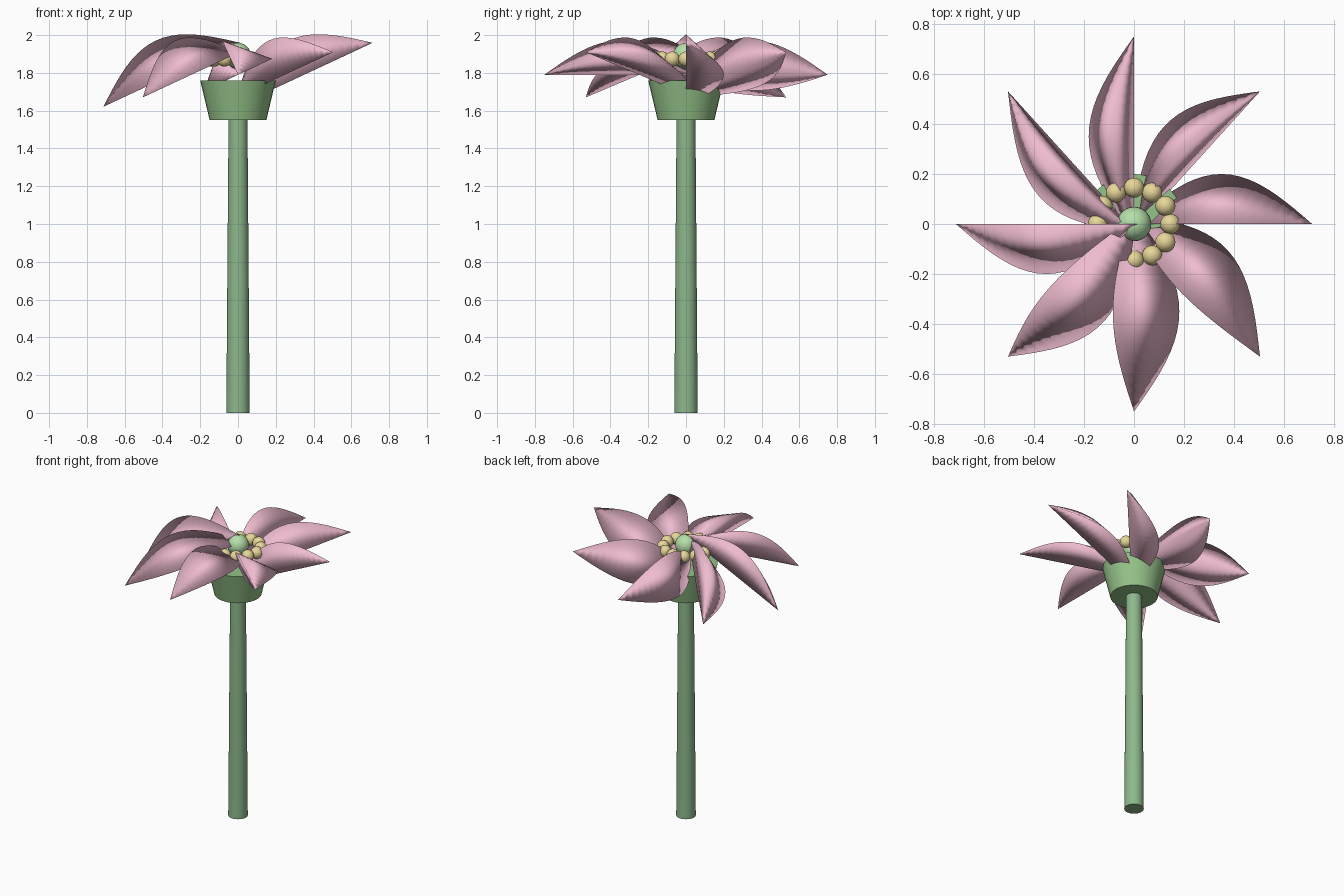
import bpy, bmesh, math
from mathutils import Matrix, Vector

if "Cube" in bpy.data.objects:
    bpy.data.objects.remove(bpy.data.objects["Cube"])


def material(name, rgb):
    m = bpy.data.materials.new(name)
    m.diffuse_color = (*rgb, 1)
    m.use_nodes = True
    m.node_tree.nodes["Principled BSDF"].inputs["Base Color"].default_value = m.diffuse_color
    return m


stem_green = material("stem_green", (0.27, 0.48, 0.26))
cup_green = material("cup_green", (0.30, 0.54, 0.25))
pale_green = material("pale_green", (0.46, 0.74, 0.40))
pink = material("petal_pink", (0.86, 0.50, 0.63))
yellow = material("stamen_yellow", (0.80, 0.68, 0.32))


def finish(obj, name, mat, angle=40):
    obj.name = name
    obj.data.materials.append(mat)
    bpy.ops.object.select_all(action='DESELECT')
    obj.select_set(True)
    bpy.context.view_layer.objects.active = obj
    bpy.ops.object.shade_smooth_by_angle(angle=math.radians(angle))


def frustum(name, r_low, r_high, z_low, z_high, mat):
    bpy.ops.mesh.primitive_cone_add(vertices=32, radius1=r_low, radius2=r_high,
                                    depth=z_high - z_low,
                                    location=(0, 0, (z_low + z_high) / 2))
    finish(bpy.context.object, name, mat)


def ball(name, radius, location, mat):
    bpy.ops.mesh.primitive_uv_sphere_add(segments=24, ring_count=14,
                                         radius=radius, location=location)
    finish(bpy.context.object, name, mat)


def petal_mesh(half_length=0.4, radius=0.2, rows=20):
    """Pointed petal along x with a three-sided cross-section, smooth all over."""
    bm = bmesh.new()
    rows_v = []
    for i in range(rows + 1):
        t = i / rows
        r = radius * math.sin(math.pi * t)
        x = half_length * (2 * t - 1)
        rows_v.append([bm.verts.new(p) for p in ((x, r, 0), (x, 0, 0), (x, 0, r))])
    for a, b in zip(rows_v, rows_v[1:]):
        for k in range(3):
            m = (k + 1) % 3
            bm.faces.new((a[k], a[m], b[m], b[k]))
    bmesh.ops.remove_doubles(bm, verts=bm.verts, dist=1e-5)
    bmesh.ops.recalc_face_normals(bm, faces=bm.faces)
    mesh = bpy.data.meshes.new("petal")
    bm.to_mesh(mesh)
    bm.free()
    return mesh


# Stem and cup
frustum("stem", 0.062, 0.05, 0, 1.56, stem_green)
frustum("flower_cup", 0.15, 0.2, 1.55, 1.76, cup_green)

# Petals: turned around the ring, then all tipped the same way
tip = Matrix.Rotation(math.radians(-25), 4, 'Y')
for i in range(8):
    a = i * math.pi / 4
    petal = bpy.data.objects.new("petal", petal_mesh())
    bpy.context.collection.objects.link(petal)
    place = Vector((0.35 * math.cos(a), 0.35 * math.sin(a), 1.79))
    petal.matrix_world = Matrix.Translation(place) @ tip @ Matrix.Rotation(a, 4, 'Z')
    finish(petal, f"petal_{i + 1}", pink, 180)

# Pistil and stamen ring
ball("pistil", 0.069, (0, 0, 1.89), pale_green)
for i in range(12):
    a = i * math.pi / 6
    ball(f"stamen_{i + 1}", 0.04,
         (0.145 * math.cos(a), 0.145 * math.sin(a), 1.873), yellow)
